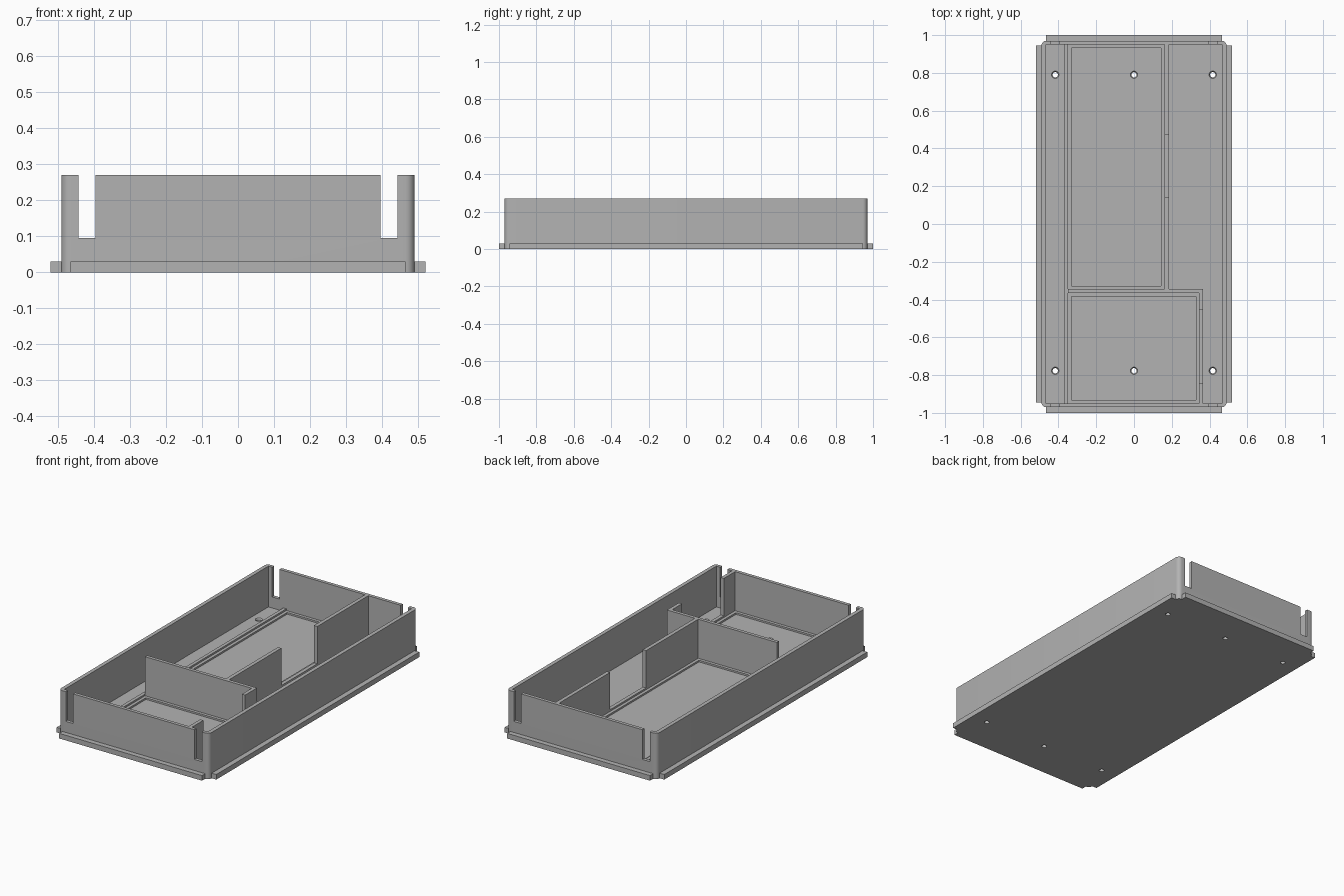
import bpy, bmesh, math

old = bpy.data.objects.get("Cube")
if old:
    bpy.data.objects.remove(old, do_unlink=True)

grey = bpy.data.materials.new("plain grey")
grey.use_nodes = True
color = (0.45, 0.45, 0.45, 1)
grey.diffuse_color = color
grey.node_tree.nodes["Principled BSDF"].inputs["Base Color"].default_value = color

WALL_TOP, FLOOR, LEDGE, SILL = 0.27, 0.03, 0.04, 0.05
OX, OY, IX, IY = 0.49, 0.97, 0.467, 0.95


def finish(name, bm):
    mesh = bpy.data.meshes.new(name)
    bm.to_mesh(mesh)
    bm.free()
    mesh.materials.append(grey)
    obj = bpy.data.objects.new(name, mesh)
    bpy.context.collection.objects.link(obj)
    return obj


def box(name, x0, x1, y0, y1, z0, z1, corner=0):
    """Box between two corners, with optional rounded upright edges."""
    bm = bmesh.new()
    bmesh.ops.create_cube(bm, size=1)
    for v in bm.verts:
        v.co.x = x1 if v.co.x > 0 else x0
        v.co.y = y1 if v.co.y > 0 else y0
        v.co.z = z1 if v.co.z > 0 else z0
    if corner:
        upright = [e for e in bm.edges
                   if abs(e.verts[0].co.z - e.verts[1].co.z) > 0.01]
        bmesh.ops.bevel(bm, geom=upright, offset=corner, segments=6,
                        profile=0.5, affect='EDGES')
    return finish(name, bm)


def cone(name, x, y, z0, z1, r0, r1):
    bm = bmesh.new()
    bmesh.ops.create_cone(bm, cap_ends=True, segments=24, radius1=r0,
                          radius2=r1, depth=z1 - z0)
    bmesh.ops.translate(bm, vec=(x, y, (z0 + z1) / 2), verts=bm.verts)
    return finish(name, bm)


def cut(target, cutter):
    mod = target.modifiers.new("cut", 'BOOLEAN')
    mod.operation = 'DIFFERENCE'
    mod.solver = 'EXACT'
    mod.object = cutter
    bpy.context.view_layer.objects.active = target
    bpy.ops.object.modifier_apply(modifier=mod.name)
    bpy.data.objects.remove(cutter, do_unlink=True)


# Tray shell: rounded block, hollowed, with two slots in each end wall
tray = box("tray_shell", -OX, OX, -OY, OY, 0, WALL_TOP, corner=0.025)
cut(tray, box("hollow_cutter", -IX, IX, -IY, IY, FLOOR, 0.4))
for sx in (-1, 1):
    a, b = sorted((sx * 0.395, sx * 0.443))
    for sy in (-1, 1):
        c, d = sorted((sy * 0.93, sy * 1.1))
        cut(tray, box("slot_cutter", a, b, c, d, 0.095, 0.4))

# Screw holes with countersunk tops
for x in (-0.417, 0, 0.417):
    for y in (-0.777, 0.79):
        cut(tray, cone("hole_cutter", x, y, -0.05, 0.1, 0.014, 0.014))
        cut(tray, cone("sink_cutter", x, y, 0.022, 0.032, 0.014, 0.021))

# Low flanges around the base
for side, s in (("left", 1), ("right", -1)):
    a, b = sorted((s * (OX - 0.004), s * 0.52))
    box(side + "_flange", a, b, -0.945, 0.945, 0, 0.03)
for end, s in (("back", 1), ("front", -1)):
    a, b = sorted((s * (OY - 0.004), s * 1.0))
    box(end + "_flange", -0.465, 0.465, a, b, 0, 0.03)

# Low rail along the right side of the compartments
box("side_rail", -0.37, -0.35, -IY, IY, FLOOR, SILL)

# Cross wall and the two dividers, each with a gap above a low sill
box("cross_wall", -0.35, 0.366, -0.365, -0.345, FLOOR, WALL_TOP)


def divider(name, x0, x1, y0, y1, gap0, gap1):
    box(name + "_sill", x0, x1, gap0, gap1, FLOOR, SILL)
    box(name + "_front", x0, x1, y0, gap0, FLOOR, WALL_TOP)
    box(name + "_back", x0, x1, gap1, y1, FLOOR, WALL_TOP)


divider("long_divider", 0.162, 0.184, -0.345, IY, 0.14, 0.475)
divider("short_divider", 0.345, 0.366, -IY, -0.365, -0.845, -0.456)


# Stepped ledge around the floor of each compartment
def ledge(name, x0, x1, y0, y1, w=0.018):
    rim = box(name, x0, x1, y0, y1, FLOOR, LEDGE)
    cut(rim, box("ledge_cutter", x0 + w, x1 - w, y0 + w, y1 - w, 0, 0.1))


ledge("long_ledge", -0.35, 0.162, -0.345, IY)
ledge("short_ledge", -0.35, 0.345, -IY, -0.365)

# Smooth only the rounded corners and hole walls
bpy.ops.object.select_all(action='DESELECT')
tray.select_set(True)
bpy.context.view_layer.objects.active = tray
bpy.ops.object.shade_smooth_by_angle(angle=math.radians(30))
